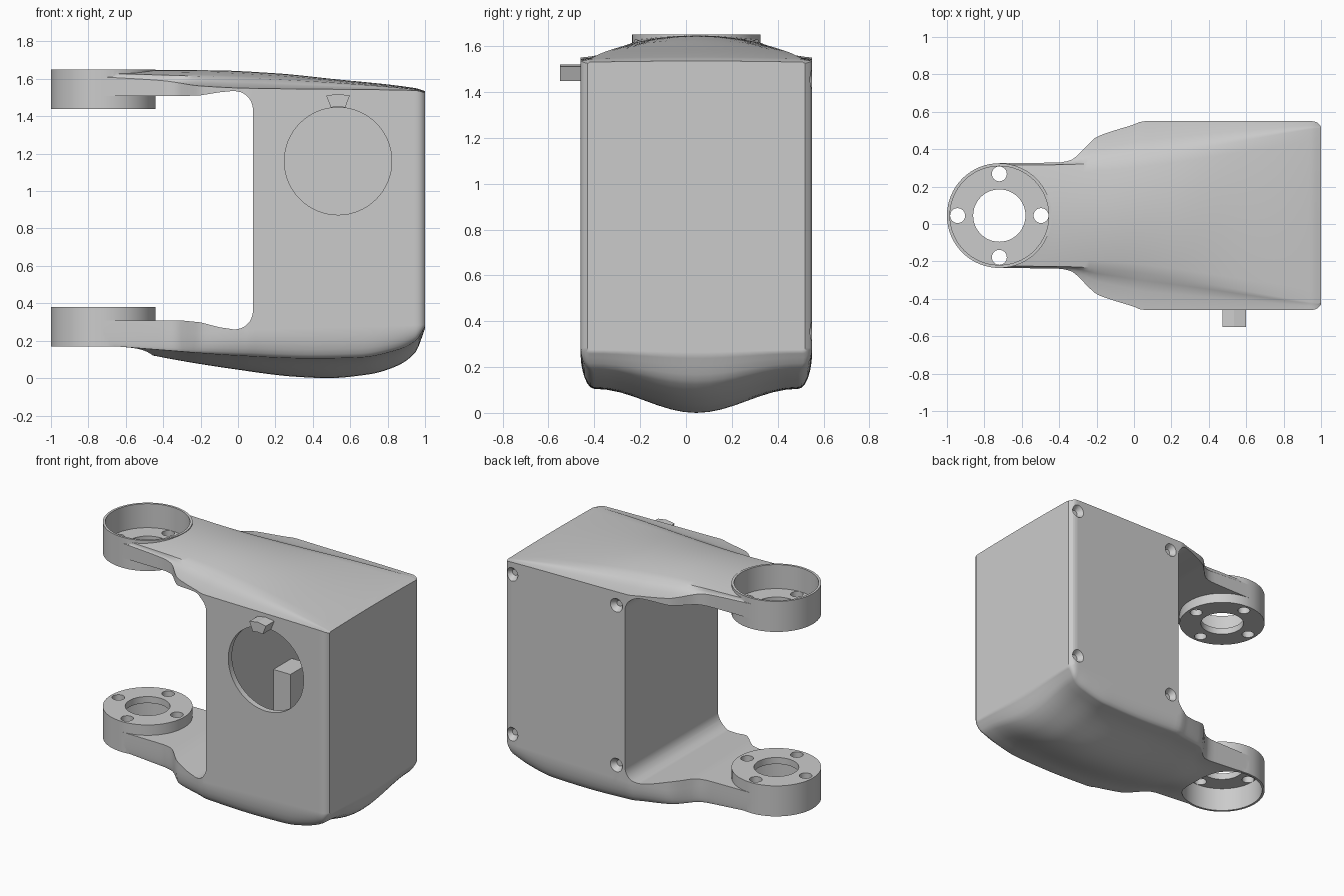
import bpy, bmesh, math
from mathutils import Matrix, Vector

if "Cube" in bpy.data.objects:
    bpy.data.objects.remove(bpy.data.objects["Cube"])

grey = bpy.data.materials.new("plain_grey")
grey.use_nodes = True
grey.diffuse_color = (0.6, 0.6, 0.6, 1)
grey.node_tree.nodes["Principled BSDF"].inputs["Base Color"].default_value = (0.6, 0.6, 0.6, 1)

MID_Y = 0.045      # symmetry line of the arms
RING_X = -0.72     # centre of the pivot rings
MIRROR_Z = 1.82    # lower ring height = MIRROR_Z - upper ring height


def curve(x, pts):
    """Smooth, non-overshooting interpolation through a few points."""
    sec = [(b[1] - a[1]) / (b[0] - a[0]) for a, b in zip(pts, pts[1:])]
    slope = [sec[0]]
    for a, b in zip(sec, sec[1:]):
        slope.append(2 * a * b / (a + b) if a * b > 0 else 0)
    slope.append(sec[-1])
    x = min(max(x, pts[0][0]), pts[-1][0])
    for i, (a, b) in enumerate(zip(pts, pts[1:])):
        if x <= b[0]:
            h = b[0] - a[0]
            t = (x - a[0]) / h
            return (a[1] * (1 + 2 * t) * (1 - t) ** 2 + b[1] * t * t * (3 - 2 * t)
                    + h * slope[i] * t * (1 - t) ** 2 + h * slope[i + 1] * t * t * (t - 1))


def finish(name, bm):
    bmesh.ops.recalc_face_normals(bm, faces=bm.faces)
    mesh = bpy.data.meshes.new(name)
    bm.to_mesh(mesh)
    bm.free()
    mesh.materials.append(grey)
    obj = bpy.data.objects.new(name, mesh)
    bpy.context.collection.objects.link(obj)
    return obj


def add_cone(bm, centre, r1, r2, depth, along_y=False, sides=64):
    m = Matrix.Translation(centre)
    if along_y:
        m = m @ Matrix.Rotation(-math.pi / 2, 4, 'X')
    bmesh.ops.create_cone(bm, cap_ends=True, segments=sides, radius1=r1, radius2=r2,
                          depth=depth, matrix=m)


def add_box(bm, lo, hi):
    lo, hi = Vector(lo), Vector(hi)
    size = hi - lo
    bmesh.ops.create_cube(bm, size=1, matrix=Matrix.Translation((lo + hi) / 2)
                          @ Matrix.Diagonal((*size, 1)))


def add_prism(bm, profile, y0, y1):
    face = bm.faces.new([bm.verts.new((x, y0, z)) for x, z in profile])
    out = bmesh.ops.extrude_face_region(bm, geom=[face])
    bmesh.ops.translate(bm, vec=(0, y1 - y0, 0),
                        verts=[v for v in out["geom"] if isinstance(v, bmesh.types.BMVert)])


def combine(target, tool_bm, operation):
    tool = finish("tool", tool_bm)
    tool.hide_render = True
    mod = target.modifiers.new("boolean", 'BOOLEAN')
    mod.operation = operation
    mod.solver = 'EXACT'
    mod.object = tool
    bpy.context.view_layer.objects.active = target
    bpy.ops.object.modifier_apply(modifier=mod.name)
    bpy.data.objects.remove(tool)


# Lengthwise guide curves of the housing
WIDTH = [(-0.72, 0.28), (-0.4, 0.284), (-0.33, 0.30), (-0.27, 0.355), (-0.2, 0.42), (-0.12, 0.45),
         (0, 0.487), (0.05, 0.505), (0.95, 0.505), (0.98, 0.497), (1, 0.475)]
RIDGE_W = [(-0.72, 0.27), (-0.4, 0.272), (1, 0.47)]
ROOF = [(-0.72, 1.647), (-0.15, 1.646), (0.2, 1.63), (0.5, 1.6), (0.95, 1.55), (1, 1.535)]
RIDGE = [(-0.72, 1.63), (0, 1.606), (0.95, 1.543), (1, 1.53)]
EAVE = [(-0.72, 1.61), (-0.4, 1.59), (-0.2, 1.562), (0.05, 1.55), (0.95, 1.538), (1, 1.525)]
SKIRT = [(-0.72, 0.28), (-0.4, 0.27), (-0.2, 0.24), (0.1, 0.26), (1, 0.285)]
CHINE = [(-0.72, 0.175), (-0.4, 0.15), (0, 0.12), (0.4, 0.105), (0.65, 0.11), (0.85, 0.15),
         (0.95, 0.2), (1, 0.275)]
KEEL = [(-0.72, 0.175), (-0.65, 0.17), (-0.45, 0.12), (0, 0.045), (0.3, 0.008), (0.48, 0),
        (0.7, 0.02), (0.85, 0.065), (0.95, 0.14), (1, 0.265)]
INSET = [(-0.72, 0.004), (-0.4, 0.01), (0.1, 0.06), (0.9, 0.06), (1, 0.02)]


def section(x):
    """Cross-section ring at x, from half a profile mirrored about MID_Y."""
    w, roof, g, eave, skirt, chine, keel, inset = (
        curve(x, c) for c in (WIDTH, ROOF, RIDGE, EAVE, SKIRT, CHINE, KEEL, INSET))
    r = min(curve(x, RIDGE_W), w - 0.01)
    half = [(r * t, roof - (roof - g) * t * t) for t in (0, 0.3, 0.6, 0.85, 1)]
    half += [(r + (w - r) * a, g - (g - eave) * b) for a, b in ((0.2, 0.4), (0.5, 0.8), (1, 1))]
    for i in range(7):
        a = i * math.pi / 12
        half.append((w - inset * (1 - math.cos(a)), skirt - (skirt - chine) * math.sin(a)))
    for i in range(7, -1, -1):
        t = i / 8
        half.append(((w - inset) * t, keel + (chine - keel) * (1 - math.cos(math.pi * t)) / 2))
    other = [(-d, z) for d, z in half[-2:0:-1]]
    return [(x, MID_Y + d, z) for d, z in half + other]


# Housing: lofted body with both arms
stations = [RING_X + 0.03 * i for i in range(55)] + [0.92, 0.935, 0.95, 0.965, 0.98, 0.99, 1]
bm = bmesh.new()
rings = [[bm.verts.new(p) for p in section(x)] for x in stations]
n = len(rings[0])
for a, b in zip(rings, rings[1:]):
    for i in range(n):
        bm.faces.new((a[i], a[(i + 1) % n], b[(i + 1) % n], b[i]))
bm.faces.new(rings[0])
bm.faces.new(rings[-1])
housing = finish("housing", bm)

# Gap between the arms, with rounded inner corners
bm = bmesh.new()
gap = [(-1.2, 1.51), (-0.3, 1.508), (-0.2, 1.512), (-0.1, 1.528), (-0.03, 1.535)]
gap += [(-0.02 + 0.1 * math.sin(a), 1.435 + 0.1 * math.cos(a))
        for a in [i * math.pi / 16 for i in range(1, 9)]]
gap += [(-0.02 + 0.1 * math.cos(a), 0.36 - 0.1 * math.sin(a))
        for a in [i * math.pi / 16 for i in range(9)]]
gap += [(-0.1, 0.272), (-0.2, 0.298), (-0.3, 0.308), (-1.2, 0.31)]
add_prism(bm, gap, -1, 1)
combine(housing, bm, 'DIFFERENCE')

# Inner cavity
bm = bmesh.new()
add_box(bm, (0.13, -0.42, 0.3), (0.95, 0.5, 1.48))
combine(housing, bm, 'DIFFERENCE')

# Round front opening and countersunk screw recesses in the back
bm = bmesh.new()
add_cone(bm, (0.535, -0.5, 1.16), 0.287, 0.287, 0.3, True)
for x in (0.145, 0.942):
    for z in (0.355, 1.455):
        add_cone(bm, (x, 0.535, z), 0.02, 0.05, 0.04, True, 24)
combine(housing, bm, 'DIFFERENCE')

# Pivot rings at the arm ends
bm = bmesh.new()
for z in (1.545, MIRROR_Z - 1.545):
    add_cone(bm, (RING_X, MID_Y, z), 0.28, 0.28, 0.21)
combine(housing, bm, 'UNION')

# Cups open away from the gap
bm = bmesh.new()
for z in (1.635, MIRROR_Z - 1.635):
    add_cone(bm, (RING_X, MID_Y, z), 0.264, 0.264, 0.3)
combine(housing, bm, 'DIFFERENCE')

# Centre bore and four bolt holes in each ring floor
bm = bmesh.new()
for z in (1.46, MIRROR_Z - 1.46):
    add_cone(bm, (RING_X, MID_Y, z), 0.14, 0.14, 0.16, sides=48)
    for i in range(4):
        a = i * math.pi / 2
        add_cone(bm, (RING_X + 0.223 * math.cos(a), MID_Y + 0.223 * math.sin(a), z),
                 0.04, 0.04, 0.16, sides=24)
combine(housing, bm, 'DIFFERENCE')

# Locating tab above the opening
bm = bmesh.new()
add_prism(bm, [(0.497, 1.447), (0.535, 1.452), (0.573, 1.447), (0.598, 1.51), (0.535, 1.52),
               (0.472, 1.51)], -0.55, -0.44)
tab = finish("locating_tab", bm)

# Mounting block inside the cavity
bm = bmesh.new()
add_box(bm, (0.12, 0.2, 0.29), (0.26, 0.4, 0.8))
block = finish("inner_block", bm)

# Smooth shading with crisp edges
bpy.ops.object.select_all(action='DESELECT')
housing.select_set(True)
bpy.context.view_layer.objects.active = housing
bpy.ops.object.shade_smooth_by_angle(angle=math.radians(32))
weighted = housing.modifiers.new("weighted_normals", 'WEIGHTED_NORMAL')
weighted.keep_sharp = True
